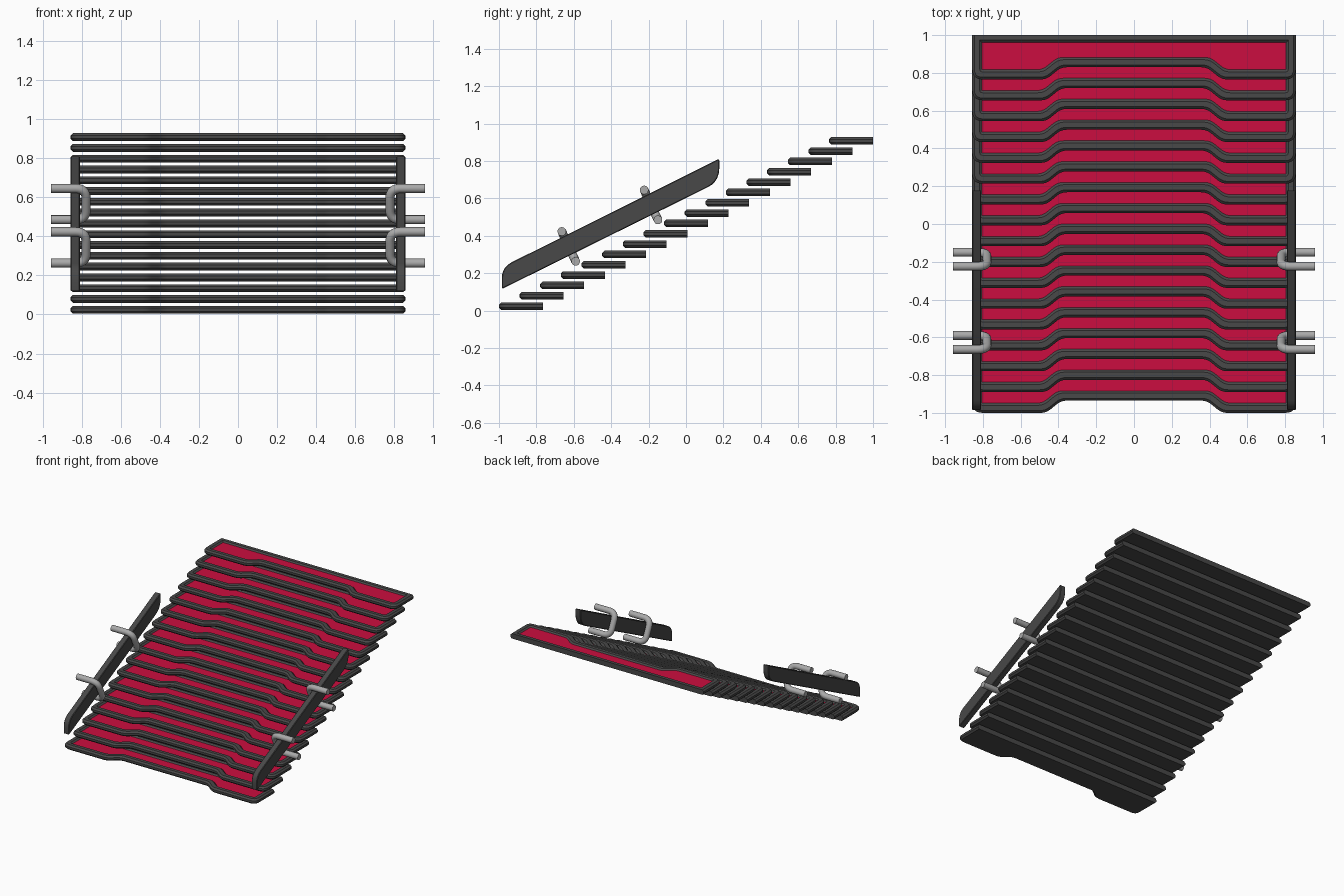
import bpy, bmesh, math
from mathutils import Vector

cube = bpy.data.objects.get("Cube")
if cube:
    bpy.data.objects.remove(cube, do_unlink=True)


def material(name, color, rough=0.6):
    m = bpy.data.materials.new(name)
    m.use_nodes = True
    m.diffuse_color = (*color, 1)
    bsdf = m.node_tree.nodes["Principled BSDF"]
    bsdf.inputs["Base Color"].default_value = (*color, 1)
    bsdf.inputs["Roughness"].default_value = rough
    return m


DARK = material("dark grey rubber", (0.065, 0.065, 0.065))
RED = material("crimson panel", (0.6, 0.004, 0.05))
METAL = material("light grey metal", (0.4, 0.4, 0.4))


def add_object(name, data, smooth=30):
    ob = bpy.data.objects.new(name, data)
    bpy.context.collection.objects.link(ob)
    if smooth:
        bpy.ops.object.select_all(action='DESELECT')
        ob.select_set(True)
        bpy.context.view_layer.objects.active = ob
        bpy.ops.object.shade_smooth_by_angle(angle=math.radians(smooth))
    return ob


def rounded(corners, steps=5):
    """Path through (point, cut) corners, each softened by a quadratic curve."""
    pts = []
    n = len(corners)
    for i, (p, cut) in enumerate(corners):
        p = Vector(p)
        if cut == 0:
            pts.append(p)
            continue
        a = p + (Vector(corners[i - 1][0]) - p).normalized() * cut
        b = p + (Vector(corners[(i + 1) % n][0]) - p).normalized() * cut
        for k in range(steps + 1):
            t = k / steps
            pts.append(a * (1 - t) ** 2 + p * 2 * t * (1 - t) + b * t * t)
    return pts


# Tread: notched slab with a chamfered rim around a sunken panel
HALF, DEPTH, THICK, NOTCH = 0.857, 0.235, 0.04, 0.065


def tread_outline(d):
    shift = 0.37 * d
    back = DEPTH - max(0, d - 0.013)
    right = [((HALF - d, back), 0), ((HALF - d, d), 0.056 - d),
             ((0.465 + shift, d), 0.03), ((0.385 + shift, NOTCH + d), 0.03)]
    left = [((-x, y), c) for (x, y), c in reversed(right)]
    return rounded(right + left)


bm = bmesh.new()
rim = [(0.012, 0), (0, 0.012), (0, 0.028), (0.012, THICK), (0.04, THICK), (0.052, 0.03)]
rings = [[bm.verts.new((p.x, p.y, z)) for p in tread_outline(d)] for d, z in rim]
for low, high in zip(rings, rings[1:]):
    for i in range(len(low)):
        j = (i + 1) % len(low)
        bm.faces.new((low[i], low[j], high[j], high[i]))
bm.faces.new(rings[0])
panel = bm.faces.new(rings[-1])
panel.material_index = 1
bmesh.ops.recalc_face_normals(bm, faces=bm.faces)
tread = bpy.data.meshes.new("tread")
bm.to_mesh(tread)
bm.free()
tread.materials.append(DARK)
tread.materials.append(RED)

COUNT = 17
for i in range(COUNT):
    t = i / (COUNT - 1)
    ob = add_object(f"tread_{i + 1}", tread, 30 if i == 0 else 0)
    ob.location = (0, -1 + t * (2 - DEPTH), 0.004 + t * 0.884)


# Side rails: sloping boards with two rounded corners
def make_rail(name, side):
    profile = rounded([((-0.985, 0.115), 0.012), ((0.178, 0.69), 0.07),
                       ((0.178, 0.812), 0.012), ((-0.985, 0.232), 0.06)])
    bm = bmesh.new()
    face = bm.faces.new([bm.verts.new((side * 0.809, p.x, p.y)) for p in profile])
    new = bmesh.ops.extrude_face_region(bm, geom=[face])["geom"]
    verts = [v for v in new if isinstance(v, bmesh.types.BMVert)]
    bmesh.ops.translate(bm, verts=verts, vec=(side * 0.048, 0, 0))
    bmesh.ops.recalc_face_normals(bm, faces=bm.faces)
    me = bpy.data.meshes.new(name)
    bm.to_mesh(me)
    bm.free()
    me.materials.append(DARK)
    ob = add_object(name, me)
    bevel = ob.modifiers.new("edge_bevel", 'BEVEL')
    bevel.width = 0.01
    bevel.segments = 1
    bevel.angle_limit = math.radians(60)


# Handles: bent tubes passing around each rail
def make_handle(name, side, top, bottom):
    xo, xi = side * 0.957, side * 0.778
    path = rounded([((xo, *top), 0), ((xi, *top), 0.055),
                    ((xi, *bottom), 0.055), ((xo, *bottom), 0)], 8)
    cu = bpy.data.curves.new(name, 'CURVE')
    cu.dimensions = '3D'
    cu.bevel_depth = 0.0235
    cu.bevel_resolution = 4
    cu.use_fill_caps = True
    spline = cu.splines.new('POLY')
    spline.points.add(len(path) - 1)
    for sp, p in zip(spline.points, path):
        sp.co = (*p, 1)
    tmp = bpy.data.objects.new(name + "_path", cu)
    me = bpy.data.meshes.new_from_object(tmp)
    bpy.data.objects.remove(tmp)
    me.materials.clear()
    me.materials.append(METAL)
    add_object(name, me, 40)


for label, side in (("left", 1), ("right", -1)):
    make_rail(f"{label}_rail", side)
    make_handle(f"{label}_upper_handle", side, (-0.224, 0.645), (-0.15, 0.485))
    make_handle(f"{label}_lower_handle", side, (-0.664, 0.423), (-0.59, 0.263))
